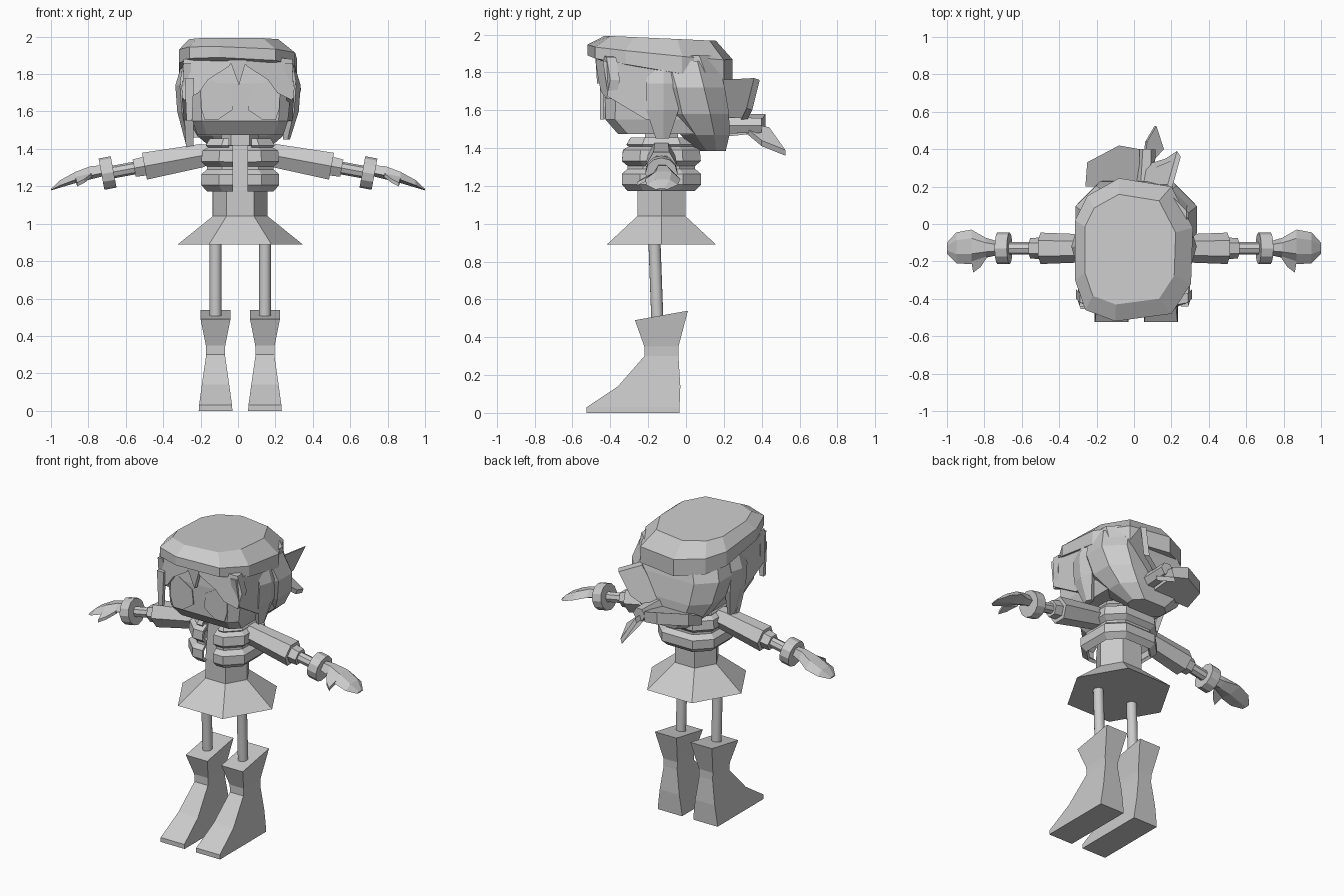
import bpy, bmesh, math
from mathutils import Vector

default = bpy.data.objects.get("Cube")
if default:
    bpy.data.objects.remove(default, do_unlink=True)

GREY = (0.6, 0.6, 0.6, 1)
grey = bpy.data.materials.new("plain_grey")
grey.use_nodes = True
grey.diffuse_color = GREY
grey.node_tree.nodes["Principled BSDF"].inputs["Base Color"].default_value = GREY

MID = 0.012     # body centre in x
BODY_Y = -0.13  # body centre in y


def finish(name, bm):
    bmesh.ops.recalc_face_normals(bm, faces=bm.faces)
    mesh = bpy.data.meshes.new(name)
    bm.to_mesh(mesh)
    bm.free()
    mesh.materials.append(grey)
    obj = bpy.data.objects.new(name, mesh)
    bpy.context.collection.objects.link(obj)
    return obj


def loft(name, rings, closed=True):
    """Skin a row of equal-sized rings; closed rings get end caps."""
    bm = bmesh.new()
    rows = [[bm.verts.new(p) for p in ring] for ring in rings]
    n = len(rows[0])
    for a, b in zip(rows, rows[1:]):
        for i in range(n if closed else n - 1):
            j = (i + 1) % n
            bm.faces.new((a[i], a[j], b[j], b[i]))
    if closed:
        bm.faces.new(rows[0])
        bm.faces.new(rows[-1])
    return finish(name, bm)


def plate(name, points, offset):
    """Flat outline thickened along an offset."""
    shift = Vector(offset)
    return loft(name, [[Vector(p) for p in points], [Vector(p) + shift for p in points]])


def mirrored(points, side):
    return [(side * x, y, z) for x, y, z in points]


def polygon(z, r, n=6, x=MID, y=BODY_Y):
    return [(x + r * math.cos(math.tau * i / n), y + r * math.sin(math.tau * i / n), z)
            for i in range(n)]


def octagon(z, hw, front, back, cut):
    """Rectangle with cut corners."""
    flat = [(hw - cut, front), (hw, front + cut), (hw, back - cut), (hw - cut, back)]
    flat += [(-a, b) for a, b in reversed(flat)]
    return [(MID + a, b, z) for a, b in flat]


def tube(name, a, b, ra, rb, n=6):
    a, b = Vector(a), Vector(b)
    q = (b - a).to_track_quat('Z', 'Y')
    circle = [Vector((math.cos(math.tau * i / n), math.sin(math.tau * i / n), 0))
              for i in range(n)]
    return loft(name, [[p + q @ (c * r) for c in circle] for p, r in ((a, ra), (b, rb))])


# Skirt, waist and neck
loft("skirt", [polygon(0.89, 0.333), polygon(1.04, 0.147)])
loft("torso", [polygon(1.04, 0.147), polygon(1.18, 0.147), polygon(1.42, 0.13)])
loft("neck", [polygon(1.4, 0.1), polygon(1.52, 0.1)])


# Ribbed jacket and collar, open at the front
def open_ring(z, r, gap):
    ring = octagon(z, r, BODY_Y - r, BODY_Y + r, r * 0.45)
    return [(MID + gap, BODY_Y - r, z)] + ring + [(MID - gap, BODY_Y - r, z)]


ribs = [(1.18, 0.17), (1.21, 0.2), (1.26, 0.2), (1.285, 0.17),
        (1.31, 0.17), (1.335, 0.2), (1.385, 0.195), (1.41, 0.15)]
collar = [(1.39, 0.14), (1.42, 0.175), (1.45, 0.155)]
for name, rows, gap in (("jacket", ribs, 0.04), ("collar", collar, 0.06)):
    part = loft(name, [open_ring(z, r, gap) for z, r in rows], closed=False)
    solid = part.modifiers.new("thickness", 'SOLIDIFY')
    solid.thickness = 0.02
    solid.offset = 0

# Boot rows: height at back, height at front, back, front, half width
boot_rows = [(0, 0, -0.035, -0.525, 0.09), (0.03, 0.03, -0.034, -0.525, 0.088),
             (0.14, 0.14, -0.03, -0.36, 0.073), (0.3, 0.3, -0.04, -0.22, 0.05),
             (0.35, 0.35, -0.04, -0.22, 0.052), (0.54, 0.49, 0.01, -0.27, 0.08)]
# Hand rows: x, centre z, half thickness, front, back
hand_rows = [(0.7, 1.287, 0.028, -0.16, -0.1), (0.79, 1.272, 0.035, -0.18, -0.075),
             (0.87, 1.247, 0.03, -0.215, -0.03), (0.95, 1.213, 0.02, -0.21, -0.045),
             (1.0, 1.182, 0.004, -0.16, -0.1)]

for side, label in ((1, "left"), (-1, "right")):
    # Leg and boot
    lx = MID + side * 0.132
    leg = tube(label + "_leg", (lx, -0.15, 0.45), (lx, -0.167, 0.91), 0.032, 0.032, 16)
    for face in leg.data.polygons:
        face.use_smooth = len(face.vertices) == 4
    loft(label + "_boot", [[(lx - w, f, zf), (lx + w, f, zf), (lx + w, b, zb), (lx - w, b, zb)]
                           for zb, zf, b, f, w in boot_rows])

    # Sleeve, cuff, forearm and bracelet
    def along(x):
        return (side * x, BODY_Y, 1.4 - 0.185 * x)
    tube(label + "_shoulder", along(0.1), along(0.2), 0.055, 0.07)
    tube(label + "_sleeve", along(0.19), along(0.5), 0.072, 0.084)
    tube(label + "_cuff", along(0.48), along(0.555), 0.06, 0.054)
    tube(label + "_forearm", along(0.53), along(0.72), 0.034, 0.034, 8)
    tube(label + "_bracelet", along(0.665), along(0.73), 0.085, 0.085, 12)

    # Mitten hand with a thumb
    rings = []
    for x, z, t, f, b in hand_rows:
        c, h = (f + b) / 2, (b - f) / 2
        rings.append(mirrored([(x, f, z - t * 0.4), (x, c - h * 0.4, z + t), (x, c + h * 0.5, z + t),
                               (x, b, z - t * 0.4), (x, c, z - t)], side))
    loft(label + "_hand", rings)
    plate(label + "_thumb", mirrored([(0.78, -0.17, 1.27), (0.82, -0.23, 1.24), (0.86, -0.26, 1.22),
                                      (0.87, -0.2, 1.25)], side), (0, 0, -0.02))

# Head and face
loft("head", [octagon(1.475, 0.23, -0.36, 0.1, 0.05), octagon(1.55, 0.255, -0.425, 0.18, 0.05),
              octagon(1.75, 0.275, -0.43, 0.18, 0.06), octagon(1.89, 0.27, -0.42, 0.16, 0.09)])
eye = [(0.04, 1.61), (0.12, 1.555), (0.19, 1.555), (0.21, 1.62),
       (0.21, 1.72), (0.15, 1.77), (0.05, 1.71)]
for side, label in ((1, "left"), (-1, "right")):
    plate(label + "_eye", [(MID + side * x, -0.426, z) for x, z in eye], (0, -0.009, 0))

# Back hair
loft("back_hair", [octagon(1.385, 0.13, 0.06, 0.21, 0.05), octagon(1.47, 0.23, -0.03, 0.23, 0.08),
                   octagon(1.58, 0.295, -0.12, 0.228, 0.1), octagon(1.72, 0.325, -0.16, 0.205, 0.11),
                   octagon(1.86, 0.28, -0.2, 0.17, 0.11)])

# Tilted cap: one uneven outline scaled and sloped at each level
outline = [(-0.1, -0.52), (0.2, -0.48), (0.305, -0.32), (0.315, -0.02), (0.2, 0.2),
           (-0.08, 0.245), (-0.25, 0.15), (-0.315, 0.02), (-0.315, -0.3), (-0.26, -0.46)]
# Level, scale, slope along y, slope along x, shift in x
cap_rows = [(1.815, 0.88, -0.16, -0.03, 0), (1.82, 1, -0.17, -0.03, 0),
            (1.905, 1, -0.1, -0.03, 0), (1.98, 0.77, -0.045, 0, -0.02)]
loft("cap", [[(x * s + shift, BODY_Y + (y - BODY_Y) * s, z + sy * (y - BODY_Y) * s + sx * x)
              for x, y in outline] for z, s, sy, sx, shift in cap_rows])

# Swept fringe, front tuft and side locks
for side, label in ((1, "left"), (-1, "right")):
    plate(label + "_fringe", mirrored([(0, -0.475, 1.91), (0.05, -0.475, 1.84), (0.16, -0.465, 1.77),
                                       (0.21, -0.45, 1.7), (0.29, -0.42, 1.66), (0.31, -0.4, 1.76),
                                       (0.29, -0.42, 1.88)], side), (0, 0.05, 0))
    plate(label + "_temple_hair", mirrored([(0.29, -0.44, 1.86), (0.3, -0.41, 1.67), (0.29, -0.21, 1.55),
                                            (0.29, -0.1, 1.55), (0.3, -0.1, 1.84)], side),
          (-side * 0.04, 0, 0))
    low = 1.45 if side > 0 else 1.42
    loft(label + "_side_lock",
         [mirrored([(x - w, -0.2 + s, z), (x, -0.21 + s, z), (x + w * 0.5, -0.12, z),
                    (x, -0.04 - s, z), (x - w, -0.05 - s, z)], side)
          for x, w, s, z in ((0.28, 0.05, 0.01, 1.84), (0.31, 0.05, 0, 1.74),
                             (0.3, 0.05, 0, 1.6), (0.265, 0.025, 0.05, low))])
plate("front_tuft", [(-0.05, -0.48, 1.89), (0.005, -0.47, 1.74), (0.05, -0.48, 1.89)], (0, 0.03, 0))
plate("thin_lock", [(-0.285, -0.455, 1.78), (-0.275, -0.455, 1.55), (-0.245, -0.455, 1.55),
                    (-0.235, -0.455, 1.78)], (0, 0.025, 0))
plate("cheek_lock", [(-0.29, -0.24, 1.62), (-0.275, -0.15, 1.35), (-0.24, -0.15, 1.36),
                     (-0.235, -0.24, 1.62)], (0, 0.04, 0))

# Bow at the back: upright lobe, broad lobe, knot and hanging tail
plate("bow_upright_lobe", [(0.04, 0.18, 1.53), (0.2, 0.18, 1.76), (0.25, 0.36, 1.77),
                           (0.19, 0.32, 1.61), (0.06, 0.28, 1.53)], (-0.02, 0.03, -0.01))
loft("bow_broad_lobe", [[(0.03, 0.2, z - t), (0.03, 0.4, z), (-0.08, 0.42, z + t),
                         (-0.25, 0.33, z + t), (-0.26, 0.2, z - t)]
                        for z, t in ((1.48, 0.02), (1.55, 0.03))])
tube("bow_knot", (0.06, 0.2, 1.52), (0.07, 0.4, 1.52), 0.05, 0.045)
plate("bow_tail", [(0.04, 0.28, 1.51), (0.06, 0.44, 1.48), (0.11, 0.525, 1.36),
                   (0.15, 0.4, 1.41)], (0.01, 0, 0.03))
